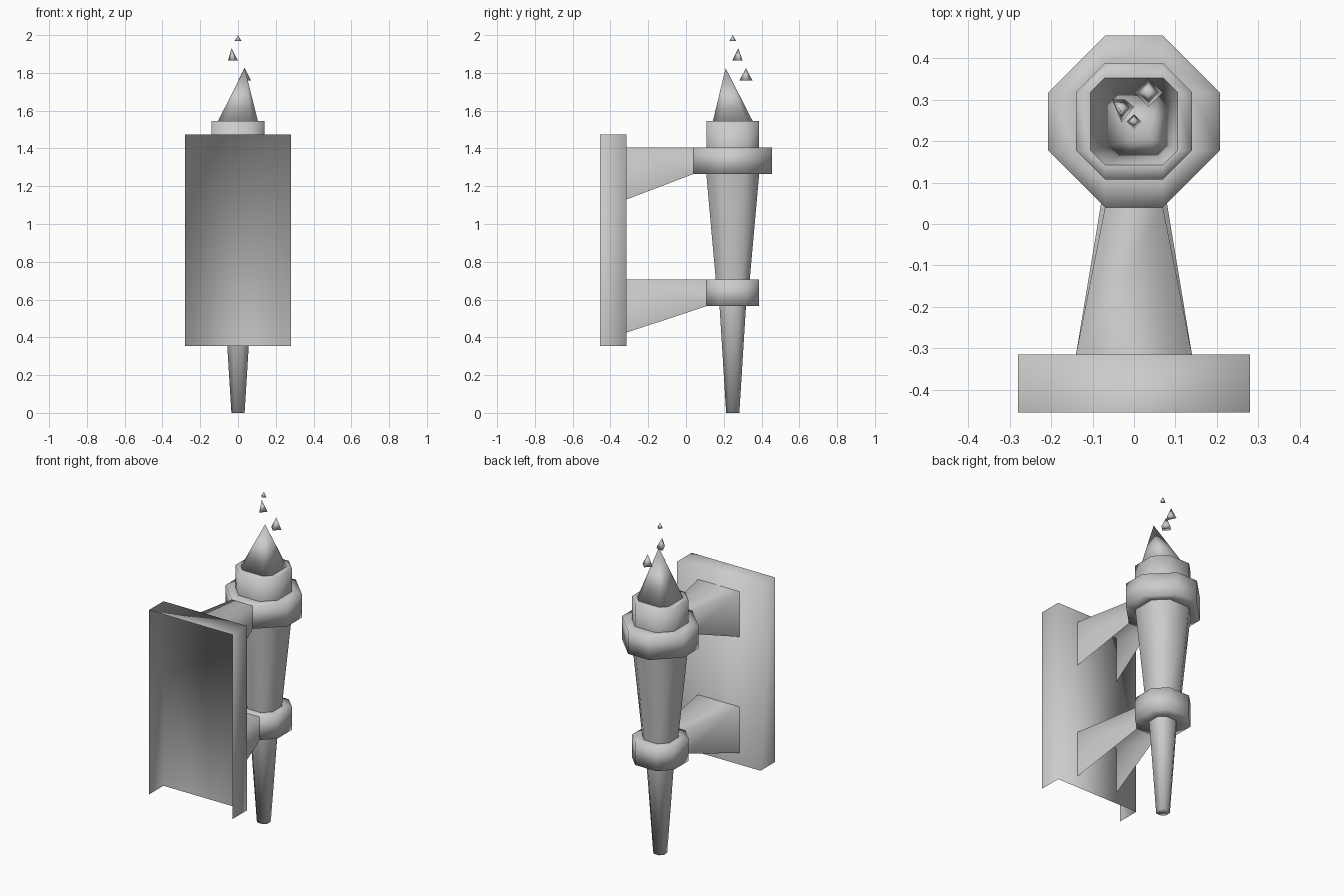
import bpy

if "Cube" in bpy.data.objects:
    bpy.data.objects.remove(bpy.data.objects["Cube"])

CY = 0.2475  # y of the torch axis


def make(name, verts, faces):
    me = bpy.data.meshes.new(name)
    me.from_pydata(verts, [], faces)
    me.update()
    for p in me.polygons:
        p.use_smooth = True
    ob = bpy.data.objects.new(name, me)
    bpy.context.collection.objects.link(ob)
    return ob


def octagon(half, flat, z):
    """Chamfered square: outer half width and half length of its flat sides."""
    h, f = half, flat
    pts = [(h, -f), (h, f), (f, h), (-f, h), (-h, f), (-h, -f), (-f, -h), (f, -h)]
    return [(x, y + CY, z) for x, y in pts]


def loft(name, sections, bottom=False, top=False):
    """Octagonal skin through (half, flat, z) sections, listed upwards."""
    verts = [v for s in sections for v in octagon(*s)]
    faces = []
    for k in range(len(sections) - 1):
        for i in range(8):
            j = (i + 1) % 8
            a, b = k * 8, k * 8 + 8
            faces.append((a + i, a + j, b + j, b + i))
    if bottom:
        faces.append(tuple(range(7, -1, -1)))
    if top:
        n = len(verts) - 8
        faces.append(tuple(range(n, n + 8)))
    return make(name, verts, faces)


def cone(name, base, apex):
    """Pointed solid over a counter-clockwise base loop."""
    n = len(base)
    faces = [(i, (i + 1) % n, n) for i in range(n)] + [tuple(range(n - 1, -1, -1))]
    return make(name, base + [apex], faces)


def bracket(name, y_end, z_wall, z_low, z_top):
    """Tapered arm, open underneath, from the wall plate to a ring."""
    yw = -0.315
    verts = [(-.14, yw, z_top), (.14, yw, z_top), (.07, y_end, z_top), (-.07, y_end, z_top),
             (-.14, yw, z_wall), (.14, yw, z_wall), (.07, y_end, z_low), (-.07, y_end, z_low)]
    make(name, verts, [(0, 1, 2, 3), (1, 5, 6, 2), (0, 3, 7, 4)])


# wall plate: shell open towards the wall and underneath
x, y0, y1, z0, z1 = 0.28, -0.455, -0.315, 0.355, 1.475
make("wall_plate",
     [(-x, y0, z0), (x, y0, z0), (x, y1, z0), (-x, y1, z0),
      (-x, y0, z1), (x, y0, z1), (x, y1, z1), (-x, y1, z1)],
     [(4, 5, 6, 7), (2, 3, 7, 6), (1, 2, 6, 5), (3, 0, 4, 7)])

# support arms
bracket("upper_bracket", 0.04, 1.13, 1.265, 1.405)
bracket("lower_bracket", 0.1075, 0.425, 0.565, 0.705)

# torch: handle, rings, body and cup
loft("handle", [(.035, .0175, 0), (.07, .035, .565)], bottom=True)
loft("lower_ring", [(.07, .035, .565), (.14, .07, .565), (.14, .07, .705), (.09, .045, .705)])
loft("torch_body", [(.09, .045, .705), (.14, .07, 1.265)])
loft("upper_ring", [(.14, .07, 1.265), (.2075, .07, 1.265), (.2075, .07, 1.405), (.14, .07, 1.405)])
loft("cup", [(.14, .07, 1.405), (.14, .07, 1.545), (.105, .07, 1.545)], top=True)

# flame leaning to one side
cone("flame", octagon(.105, .07, 1.546), (.035, .21, 1.825))


# sparks above the flame
def spark(name, cx, cy, z, r, h):
    cone(name, [(cx + r, cy, z), (cx, cy + r, z), (cx - r, cy, z), (cx, cy - r, z)],
         (cx, cy, z + h))


spark("low_spark", .035, .3175, 1.76, .034, .066)
spark("high_spark", 0, CY, 1.97, .0175, .03)
cone("middle_spark", [(-.053, .30, 1.865), (-.03, .245, 1.865), (0, .283, 1.865), (-.022, .30, 1.865)],
     (-.034, .277, 1.93))
